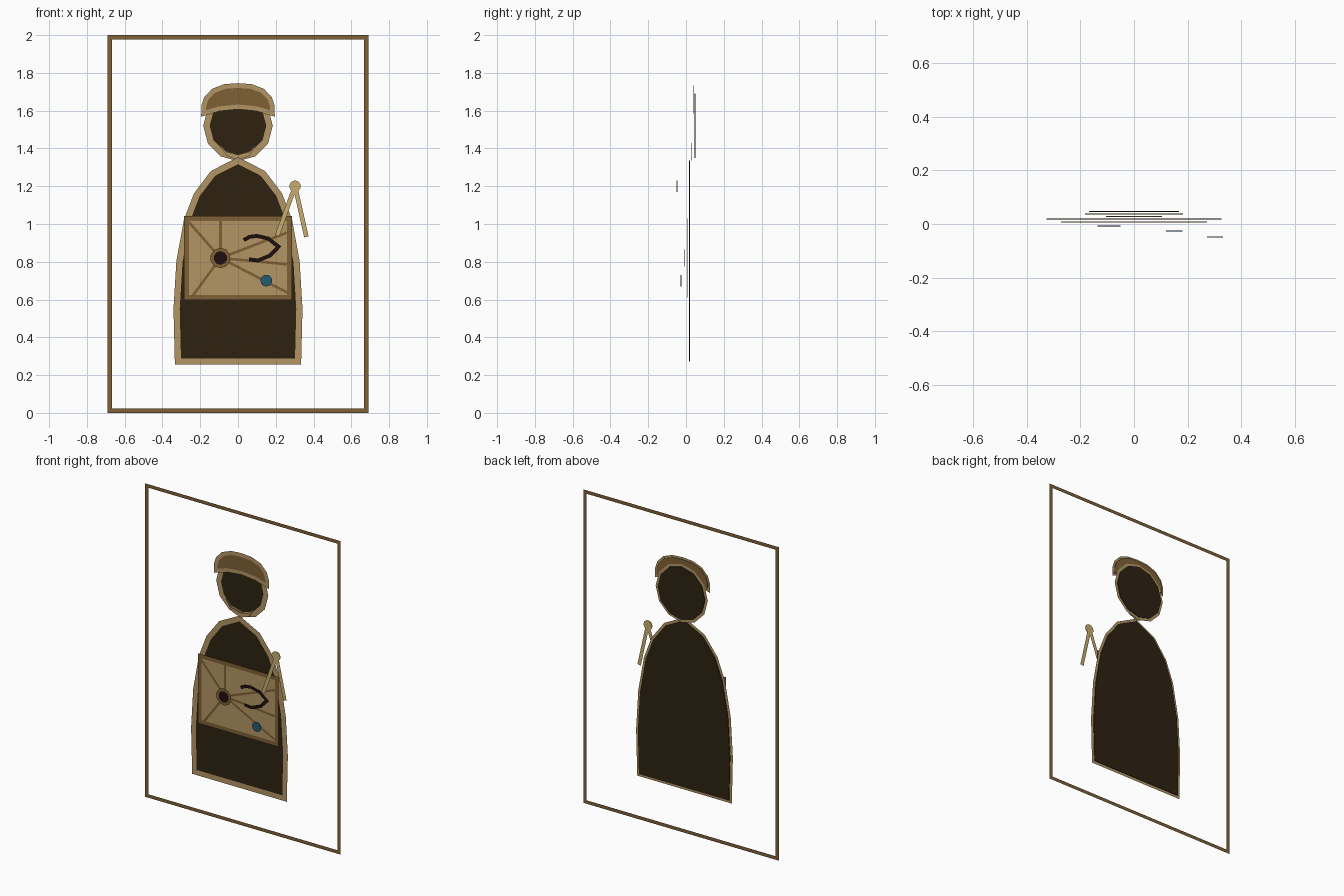
import bpy
import math
from mathutils import Vector

cube = bpy.data.objects.get("Cube")
if cube:
    bpy.data.objects.remove(cube, do_unlink=True)


def material(name, rgb):
    linear = [((c / 255 + 0.055) / 1.055) ** 2.4 for c in rgb]
    m = bpy.data.materials.new(name)
    m.use_nodes = True
    m.diffuse_color = (*linear, 1)
    bsdf = next(n for n in m.node_tree.nodes if n.type == "BSDF_PRINCIPLED")
    bsdf.inputs["Base Color"].default_value = (*linear, 1)
    bsdf.inputs["Roughness"].default_value = 0.8
    return m


DARK = material("dark umber", (46, 34, 17))
TAN = material("tan", (178, 150, 100))
BROWN = material("medium brown", (127, 97, 54))
INK = material("ink", (32, 14, 14))
BRASS = material("pale brass", (200, 175, 112))
BLUE = material("teal blue", (35, 92, 112))


def make(name, verts, faces, mat):
    mesh = bpy.data.meshes.new(name)
    mesh.from_pydata(verts, [], faces)
    mesh.materials.append(mat)
    obj = bpy.data.objects.new(name, mesh)
    bpy.context.collection.objects.link(obj)
    return obj


def sheet(name, points, y, mat, thick=0.004):
    """Flat cut-out of an outline, with a slight thickness."""
    n = len(points)
    verts = [(x, y + d, z) for d in (-thick / 2, thick / 2) for x, z in points]
    faces = [tuple(range(n)), tuple(reversed(range(n, 2 * n)))]
    faces += [(i, i + n, (i + 1) % n + n, (i + 1) % n) for i in range(n)]
    return make(name, verts, faces, mat)


def ribbon(name, points, width, y, mat, closed=True):
    """Flat band of constant width centred on a path, with mitred joins."""
    p = [Vector(q) for q in points]
    n = len(p)
    verts = []
    for i in range(n):
        before = p[i] - p[i - 1] if closed or i else p[1] - p[0]
        after = p[(i + 1) % n] - p[i] if closed or i < n - 1 else before
        a, b = (Vector((-d.y, d.x)).normalized() for d in (before, after))
        side = (a + b).normalized()
        side *= width / 2 / max(side.dot(a), 0.5)
        for q in (p[i] + side, p[i] - side):
            verts.append((q.x, y, q.y))
    faces = []
    for i in range(n if closed else n - 1):
        j = (i + 1) % n
        faces.append((2 * i, 2 * i + 1, 2 * j + 1, 2 * j))
    return make(name, verts, faces, mat)


def oval(cx, cz, rx, rz, n):
    return [(cx + rx * math.sin(math.tau * i / n), cz + rz * math.cos(math.tau * i / n))
            for i in range(n)]


def box(x, low, high):
    return [(-x, low), (x, low), (x, high), (-x, high)]


def mirrored(half):
    """Close a right-hand half outline that starts and ends on or off the axis."""
    return half + [(-x, z) for x, z in reversed(half) if x > 0]


# Border frame
ribbon("border_frame", box(0.679, 0.011, 1.989), 0.022, 0.05, BROWN)

# Head with its outline
head = oval(0, 1.52, 0.167, 0.17, 12)
sheet("head", head, 0.047, DARK)
ribbon("head_outline", head, 0.033, 0.043, TAN)

# Cap with a curved lower edge
cap = mirrored([(0, 1.733), (0.07, 1.728), (0.13, 1.705), (0.168, 1.665),
                (0.181, 1.625), (0.182, 1.585), (0.1, 1.61), (0, 1.62)])
sheet("cap", cap, 0.038, BROWN)
ribbon("cap_outline", cap, 0.025, 0.034, TAN)

# Chin band
chin = mirrored([(0, 1.337), (0.06, 1.36), (0.105, 1.43), (0.06, 1.382), (0, 1.367)])
sheet("chin_band", chin, 0.028, TAN)

# Body with its outline
body = mirrored([(0, 1.335), (0.132, 1.268), (0.218, 1.155), (0.27, 1.02),
                 (0.31, 0.8), (0.325, 0.55), (0.318, 0.272)])
sheet("body", body, 0.019, DARK)
ribbon("body_outline", body, 0.033, 0.015, TAN)

# Chart sheet with border and rays
chart = box(0.272, 0.61, 1.03)
sheet("chart", chart, 0.007, TAN)
ribbon("chart_border", chart, 0.026, 0.002, BROWN)
hub = (-0.093, 0.82)
for i, end in enumerate([(-0.26, 1.01), (-0.093, 1.03), (0.275, 0.96),
                         (0.275, 0.785), (0.265, 0.635), (-0.24, 0.62)]):
    ribbon(f"chart_ray_{i + 1}", [hub, end], 0.014, 0.0, BROWN, closed=False)

# Compass hub
disc = oval(*hub, 0.045, 0.045, 10)
sheet("compass_disc", disc, -0.007, INK)
ribbon("compass_ring", disc, 0.017, -0.011, BROWN)

# Curved ink mark
mark = [(0.03, 0.915), (0.062, 0.932), (0.1, 0.937), (0.16, 0.923), (0.215, 0.88),
        (0.17, 0.833), (0.105, 0.807), (0.058, 0.813)]
ribbon("curved_mark", mark, 0.02, -0.016, INK, closed=False)

# Blue marker
sheet("blue_marker", oval(0.15, 0.7, 0.031, 0.031, 16), -0.026, BLUE)

# Dividers
for side, foot in (("left", (0.362, 0.932)), ("right", (0.207, 0.937))):
    ribbon(f"divider_leg_{side}", [(0.302, 1.2), foot], 0.024, -0.044, BRASS, closed=False)
sheet("divider_knob", oval(0.302, 1.2, 0.03, 0.03, 16), -0.048, BRASS)
